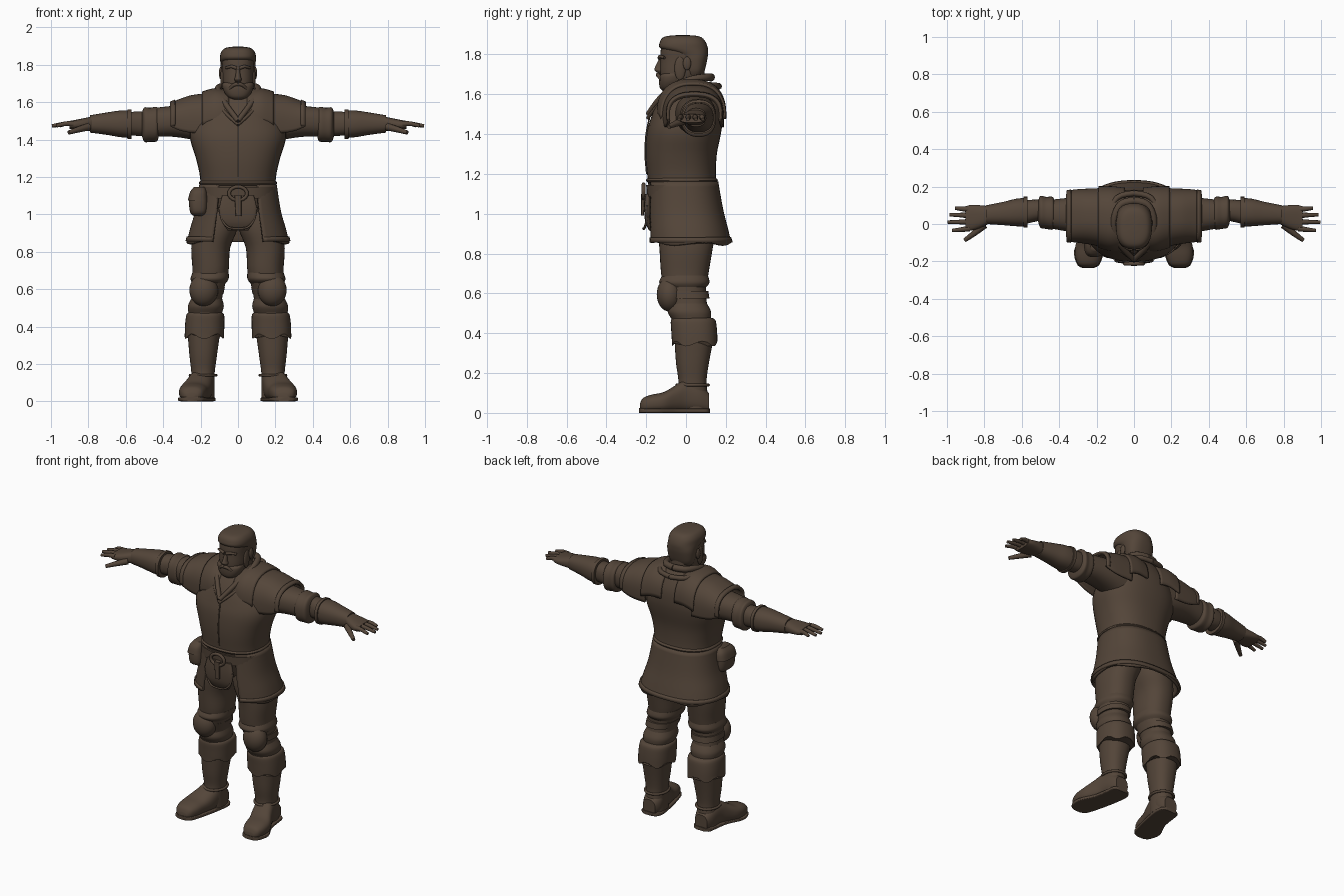
import bpy, bmesh, math
from mathutils import Vector

mat = bpy.data.materials.new("dark brown")
mat.diffuse_color = (0.088, 0.06, 0.041, 1)


def finish(name, mesh, mirror=False, thick=0):
    ob = bpy.data.objects.new(name, mesh)
    bpy.context.collection.objects.link(ob)
    mesh.materials.clear()
    mesh.materials.append(mat)
    if thick:
        m = ob.modifiers.new("thickness", 'SOLIDIFY')
        m.thickness, m.offset = thick, 0
    if mirror:
        m = ob.modifiers.new("mirror", 'MIRROR')
        m.use_mirror_merge = False
    return ob


def smooth_rows(rows, steps):
    out = []
    for i in range(len(rows) - 1):
        p = [rows[max(0, min(len(rows) - 1, i + k))] for k in (-1, 0, 1, 2)]
        for s in range(steps):
            u = s / steps
            out.append([0.5 * (2 * b + (c - a) * u + (2 * a - 5 * b + 4 * c - d) * u * u
                               + (3 * b - a - 3 * c + d) * u ** 3) for a, b, c, d in zip(*p)])
    return out + [list(rows[-1])]


def loft(name, rows, axis='z', mirror=False, p=2.3, arc=None, thick=0.014, wave=0, n=36, steps=4):
    """Rows are (position, low a, high a, low b, high b); four numbers mean symmetric in x."""
    rows = [(r[0], -r[1], r[1], r[2], r[3]) if len(r) == 4 else r for r in rows]
    bm = bmesh.new()
    rings = []
    for k, (t, a0, a1, b0, b1) in enumerate(smooth_rows(rows, steps)):
        ring = []
        for i in range(n + 1 if arc else n):
            th = math.radians(arc[0] + (arc[1] - arc[0]) * i / n) if arc else 2 * math.pi * i / n
            c, s = math.cos(th), math.sin(th)
            a = (a0 + a1) / 2 + (a1 - a0) / 2 * math.copysign(abs(c) ** (2 / p), c)
            b = (b0 + b1) / 2 + (b1 - b0) / 2 * math.copysign(abs(s) ** (2 / p), s)
            q = t + (wave * math.sin(5 * th) if k == 0 else 0)
            ring.append(bm.verts.new({'z': (a, b, q), 'x': (q, a, b), 'y': (a, q, b)}[axis]))
        rings.append(ring)
    for r, s in zip(rings, rings[1:]):
        for i in range(n):
            j = i + 1 if arc else (i + 1) % n
            bm.faces.new((r[i], r[j], s[j], s[i]))
    if not arc:
        bm.faces.new(rings[0])
        bm.faces.new(rings[-1])
    bmesh.ops.recalc_face_normals(bm, faces=bm.faces)
    me = bpy.data.meshes.new(name)
    bm.to_mesh(me)
    bm.free()
    return finish(name, me, mirror, 0 if not arc else thick)


def tube(name, pts, radius, mirror=False, cyclic=False, tip=1.0):
    cu = bpy.data.curves.new(name, 'CURVE')
    cu.dimensions, cu.bevel_depth, cu.bevel_resolution = '3D', radius, 3
    cu.use_fill_caps = True
    sp = cu.splines.new('POLY')
    pts = pts if cyclic else smooth_rows(pts, 4)
    sp.points.add(len(pts) - 1)
    for i, (q, v) in enumerate(zip(sp.points, pts)):
        q.co = (*v, 1)
        q.radius = 1 + (tip - 1) * i / (len(pts) - 1)
    sp.use_cyclic_u = cyclic
    tmp = bpy.data.objects.new(name + "_path", cu)
    bpy.context.collection.objects.link(tmp)
    bpy.context.view_layer.update()
    me = bpy.data.meshes.new_from_object(tmp.evaluated_get(bpy.context.evaluated_depsgraph_get()))
    bpy.data.objects.remove(tmp)
    return finish(name, me, mirror)


def ball(name, centre, size, mirror=False):
    bm = bmesh.new()
    bmesh.ops.create_uvsphere(bm, u_segments=24, v_segments=16, radius=1)
    for v in bm.verts:
        v.co = Vector(centre) + Vector(a * b for a, b in zip(v.co, size))
    me = bpy.data.meshes.new(name)
    bm.to_mesh(me)
    bm.free()
    return finish(name, me, mirror)


# Torso, belt and split skirt
loft("tunic", [(.98, .185, -.13, .15), (1.1, .198, -.18, .155), (1.2, .203, -.195, .15), (1.3, .225, -.203, .155),
               (1.4, .255, -.198, .175), (1.47, .25, -.18, .183), (1.55, .2, -.15, .178),
               (1.62, .14, -.105, .15), (1.66, .1, -.06, .12)], p=2.4)
loft("belt", [(1.085, .209, -.197, .17), (1.145, .207, -.2, .162)], p=2.4, steps=1)
loft("waist_fold", [(1.155, .2, -.19, .15), (1.168, .209, -.201, .16), (1.18, .2, -.19, .15)], p=2.4)
loft("skirt", [(.848, .268, -.188, .222), (.92, .25, -.19, .205), (1.02, .222, -.19, .18), (1.16, .2, -.186, .155)],
     arc=(-64, 244), p=2.4, wave=.008, n=60)
loft("skirt_hem", [(.855, .274, -.194, .228), (.88, .268, -.194, .22)], arc=(-64, 244), p=2.4, n=60, steps=1)
loft("front_flap", [(.915, -.055, .055, -.185, -.165), (.96, -.085, .085, -.205, -.18),
                    (1.03, -.1, .1, -.21, -.18), (1.1, -.085, .085, -.205, -.18)], p=4)
tube("flap_trim", [(0.0, -.214, .925), (.05, -.208, .93), (.085, -.198, .97), (.1, -.196, 1.04)], .006, mirror=True)
tube("buckle", [(.048 * math.cos(i * math.pi / 10), -.213, 1.112 + .036 * math.sin(i * math.pi / 10))
                for i in range(20)], .01, cyclic=True)
loft("belt_tongue", [(.99, -.012, .018, -.225, -.212), (1.1, -.018, .018, -.225, -.205)], p=4, steps=1)
loft("pouch", [(.99, -.235, -.185, -.13, -.05), (1.01, -.255, -.165, -.165, -.02), (1.07, -.262, -.16, -.17, -.015),
               (1.12, -.25, -.165, -.16, -.02), (1.14, -.235, -.175, -.14, -.04)], p=3)
loft("pouch_lid", [(1.075, -.268, -.16, -.177, -.008), (1.12, -.256, -.165, -.167, -.015),
                   (1.147, -.235, -.175, -.14, -.04)], p=3)
tube("chest_seam", [(0, -.184, 1.48), (0, -.2, 1.4), (0, -.205, 1.3), (0, -.197, 1.2)], .004)

# Shoulder plates and collar
loft("yoke", [(.05, -.135, .187, 1.33, 1.655), (.12, -.14, .195, 1.32, 1.668), (.19, -.12, .195, 1.3, 1.65)],
     'x', True, 2.5, arc=(0, 180))
loft("shoulder_plate", [(.17, -.115, .185, 1.32, 1.64), (.25, -.1, .182, 1.33, 1.63), (.31, -.092, .178, 1.36, 1.61),
                        (.355, -.088, .172, 1.4, 1.592)], 'x', True, 2.5, arc=(-12, 192))
loft("shoulder_rim", [(.335, -.094, .178, 1.4, 1.607), (.36, -.09, .173, 1.4, 1.597)],
     'x', True, 2.5, arc=(-12, 192), steps=1)
tube("collar", [(0, .125, 1.685), (.07, .105, 1.685), (.105, .03, 1.675), (.1, -.06, 1.64),
                (.06, -.13, 1.58), (0, -.19, 1.5)], .021, mirror=True, tip=.65)
tube("collar_lower", [(0, .165, 1.64), (.09, .14, 1.645), (.135, .04, 1.65), (.125, -.07, 1.61),
                      (.07, -.14, 1.545), (0, -.193, 1.48)], .016, mirror=True, tip=.5)
loft("neck", [(1.56, .09, -.09, .12), (1.66, .074, -.06, .098), (1.76, .07, -.06, .09)])

# Sleeves, bracers and hands
loft("sleeve", [(.15, -.06, .15, 1.37, 1.6), (.25, -.05, .15, 1.4, 1.59), (.35, -.04, .14, 1.415, 1.58),
                (.44, -.025, .13, 1.415, 1.57)], 'x', True)
loft("sleeve_cuff", [(.425, -.005, .12, 1.41, 1.555), (.435, -.03, .145, 1.39, 1.575), (.47, -.026, .145, 1.388, 1.57),
                     (.5, -.02, .15, 1.387, 1.572), (.512, .01, .125, 1.415, 1.55)], 'x', True)
loft("elbow", [(.49, .02, .13, 1.42, 1.55), (.54, .01, .13, 1.42, 1.55), (.6, -.005, .125, 1.425, 1.545)], 'x', True)
loft("bracer", [(.57, -.012, .14, 1.408, 1.556), (.63, -.012, .135, 1.413, 1.555), (.7, -.006, .118, 1.425, 1.545),
                (.79, .0, .1, 1.437, 1.53)], 'x', True)
loft("bracer_rim", [(.57, -.02, .146, 1.402, 1.562), (.59, -.02, .146, 1.402, 1.562)], 'x', True, steps=1)
loft("hand", [(.77, .005, .095, 1.443, 1.525), (.82, -.02, .1, 1.447, 1.515), (.87, -.035, .102, 1.453, 1.505),
              (.9, -.035, .095, 1.457, 1.5)], 'x', True, 2.6)
for nm, y, y2, end in (("index", -.024, -.035, .972), ("middle", .012, .01, .995),
                       ("ring", .045, .05, .985), ("little", .078, .085, .955)):
    tube(nm + "_finger", [(.88, y, 1.483), (.92, (y + y2) / 2, 1.485), (end, y2, 1.473)], .0165, mirror=True, tip=.55)
tube("thumb", [(.8, -.005, 1.468), (.855, -.05, 1.453), (.905, -.087, 1.437)], .021, mirror=True, tip=.5)

# Legs, knee pads and leg cuffs
loft("leg", [(.32, .11, .25, -.05, .12), (.46, .09, .262, -.072, .122), (.55, .085, .25, -.088, .105),
             (.62, .07, .245, -.11, .1), (.7, .05, .243, -.125, .113), (.82, .042, .25, -.133, .133),
             (.92, .005, .235, -.14, .15), (1.02, .0, .19, -.13, .14)], mirror=True)
ball("knee_pad", (.183, -.083, .595), (.077, .064, .086), True)
loft("knee_strap", [(.575, .078, .256, -.1, .118), (.612, .07, .252, -.11, .112)], mirror=True, steps=1)
loft("thigh_fold", [(.63, .068, .243, -.11, .1), (.655, .05, .254, -.135, .118), (.69, .05, .243, -.12, .11)], mirror=True)
loft("leg_cuff", [(.348, .075, .285, -.07, .158), (.41, .073, .283, -.074, .156), (.465, .075, .275, -.076, .148),
                  (.478, .095, .258, -.06, .125)], mirror=True, wave=.014, p=2.4)
loft("shin_wrap", [(.475, .085, .265, -.075, .125), (.51, .076, .268, -.093, .125), (.55, .085, .25, -.085, .105)],
     mirror=True)

# Boots
loft("boot_shaft", [(.02, .125, .25, -.04, .112), (.1, .126, .25, -.045, .108), (.16, .124, .25, -.038, .103),
                    (.25, .112, .26, -.05, .115), (.37, .095, .27, -.058, .138)], mirror=True)
loft("boot_foot", [(-.232, .215, .275, .012, .045), (-.215, .19, .3, .004, .075), (-.17, .17, .314, .0, .092),
                   (-.11, .158, .312, .0, .105), (-.05, .14, .285, .0, .14), (0, .132, .265, .0, .165),
                   (.07, .127, .252, .0, .14), (.115, .145, .235, .0, .1)], 'y', True, 2.5)
loft("boot_sole", [(-.235, .215, .275, 0, .024), (-.215, .183, .305, 0, .024), (-.14, .158, .32, 0, .022),
                   (-.04, .135, .275, 0, .022), (.06, .12, .258, 0, .022), (.105, .13, .25, 0, .022),
                   (.12, .155, .225, 0, .022)], 'y', True, 6)
tube("ankle_strap", [(.187 + .069 * math.cos(i * math.pi / 12), .033 + .079 * math.sin(i * math.pi / 12), .14)
                     for i in range(24)], .008, mirror=True, cyclic=True)

# Head, hair, beard and face
loft("head", [(1.63, .05, -.105, -.01), (1.66, .072, -.122, .04), (1.71, .082, -.13, .08), (1.77, .085, -.128, .1),
              (1.83, .087, -.126, .1), (1.87, .075, -.11, .08), (1.885, .04, -.07, .04)], p=2.4)
loft("hair", [(1.69, .07, .0, .08), (1.72, .085, -.01, .094), (1.77, .092, -.03, .106), (1.8, .093, -.05, .11),
              (1.83, .096, -.128, .11), (1.86, .093, -.132, .1), (1.883, .078, -.118, .082),
              (1.893, .055, -.09, .055), (1.897, .02, -.04, .01)], p=2.5)
loft("beard", [(1.615, .028, -.115, -.07), (1.63, .056, -.13, -.04), (1.66, .077, -.136, -.015),
               (1.69, .084, -.134, -.01), (1.705, .08, -.12, -.01)], p=2.4)
ball("sideburn", (.082, -.03, 1.73), (.012, .028, .06), True)
ball("ear", (.092, .005, 1.755), (.01, .02, .034), True)
loft("nose", [(1.705, .01, -.14, -.11), (1.72, .02, -.158, -.11), (1.735, .015, -.156, -.11),
              (1.775, .009, -.136, -.11)], p=2)
tube("moustache", [(0, -.14, 1.697), (.022, -.137, 1.692), (.045, -.124, 1.672)], .012, mirror=True, tip=.6)
tube("brow", [(.008, -.133, 1.782), (.035, -.13, 1.79), (.065, -.108, 1.783)], .01, mirror=True, tip=.7)

# Smooth shading with sharp creases
bpy.ops.object.select_all(action='DESELECT')
for ob in bpy.context.scene.objects:
    ob.select_set(True)
    bpy.context.view_layer.objects.active = ob
bpy.ops.object.shade_smooth_by_angle(angle=math.radians(40))
